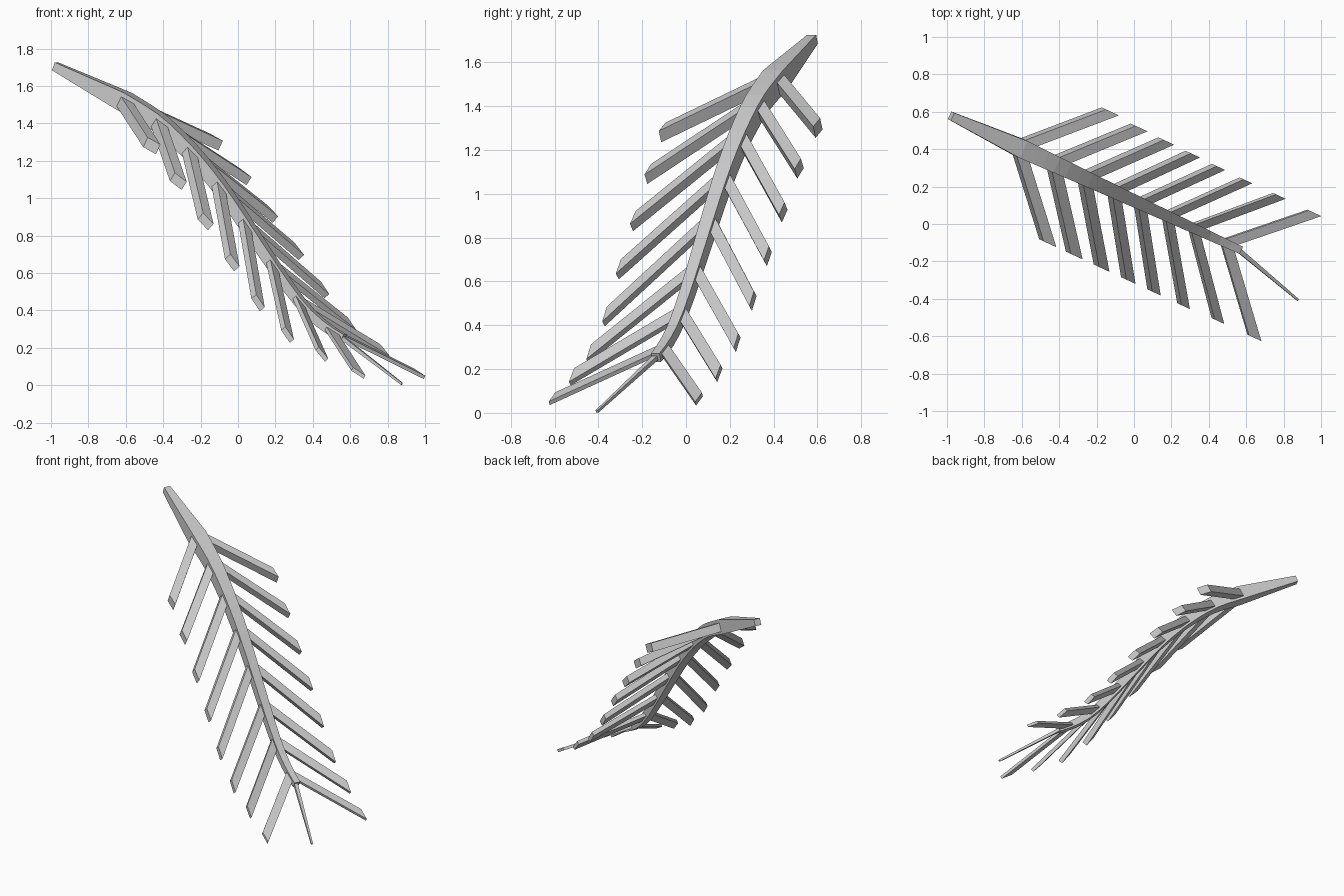
import bpy, bmesh, math
from mathutils import Vector

if "Cube" in bpy.data.objects:
    bpy.data.objects.remove(bpy.data.objects["Cube"])

# Stem bend profile: (distance along the frond, height)
BEND = [(-1.13, 1.705), (-0.9, 1.605), (-0.725, 1.52), (-0.517, 1.41), (-0.329, 1.25),
        (-0.154, 1.06), (0.002, 0.85), (0.163, 0.63), (0.315, 0.435), (0.425, 0.335),
        (0.512, 0.28), (0.576, 0.25), (0.622, 0.225)]
HEADING = math.atan2(-0.42, 0.907)
AXIS_OFFSET = 0.113
START, END = BEND[0][0], BEND[-1][0]


def lerp_table(table, u):
    for (a, p), (b, q) in zip(table, table[1:]):
        if u <= b:
            return p + (q - p) * (u - a) / (b - a)
    return table[-1][1]


def height(u):
    """Smoothed bend height."""
    u = max(START, min(END, u))
    r = min(0.06, u - START, END - u)
    return sum(lerp_table(BEND, u + k * r / 2) for k in (-2, -1, 0, 1, 2)) / 5


def frame(u):
    """Tangent and normal of the bend."""
    a, b = max(START, u - 0.04), min(END, u + 0.04)
    t = Vector((b - a, 0, height(b) - height(a))).normalized()
    return t, Vector((-t.z, 0, t.x))


def loft(name, rings):
    """Skin four-sided rings into a closed bar, turned to the frond heading."""
    n = len(rings)
    c, s = math.cos(HEADING), math.sin(HEADING)
    world = []
    for p in (p for ring in rings for p in ring):
        v = p.y + AXIS_OFFSET
        world.append((p.x * c - v * s, p.x * s + v * c, p.z))
    faces = [(3, 2, 1, 0), tuple(range(4 * n - 4, 4 * n))]
    for i in range(n - 1):
        for j in range(4):
            k = (j + 1) % 4
            faces.append((4*i + j, 4*i + k, 4*i + 4 + k, 4*i + 4 + j))
    me = bpy.data.meshes.new(name)
    me.from_pydata(world, [], faces)
    bm = bmesh.new()
    bm.from_mesh(me)
    bmesh.ops.recalc_face_normals(bm, faces=bm.faces)
    bm.to_mesh(me)
    bm.free()
    ob = bpy.data.objects.new(name, me)
    bpy.context.collection.objects.link(ob)


def ring(u, v, z, a, b):
    """Rectangle around (u, v, z) spanned by half vectors a and b."""
    c = Vector((u, v, z))
    return [c - a - b, c + a - b, c + a + b, c - a + b]


SIDE = Vector((0, 1, 0))

# Central stem, widest at the first leaflet pair
WIDTH = [(-1.13, 0.045), (-0.725, 0.1), (-0.3, 0.078), (0.1, 0.06), (0.576, 0.042)]
DEPTH = [(-1.13, 0.045), (-0.725, 0.1), (-0.3, 0.078), (0.1, 0.06), (0.576, 0.042)]
stations = [-1.13] + [-0.725 + 1.295 * i / 20 for i in range(21)]
loft("stem", [ring(u, 0, height(u), SIDE * lerp_table(WIDTH, u) / 2,
                   frame(u)[1] * lerp_table(DEPTH, u) / 2) for u in stations])

# Leaflet pairs: bars sheared so both ends run parallel to the stem
ROOTS = [-0.725, -0.517, -0.335, -0.162, -0.008, 0.155, 0.31, 0.505]
TIPS = {  # side: (distance along, sideways reach, height) per leaflet
    "left": [(-0.375, -0.4, 1.28), (-0.219, -0.4, 1.09), (-0.058, -0.4, 0.875),
             (0.099, -0.4, 0.655), (0.251, -0.4, 0.44), (0.425, -0.4, 0.27),
             (0.625, -0.395, 0.165), (0.84, -0.395, 0.065)],
    "right": [(-0.368, 0.38, 1.30), (-0.192, 0.367, 1.115), (-0.03, 0.362, 0.915),
              (0.128, 0.358, 0.715), (0.282, 0.354, 0.51), (0.445, 0.35, 0.32),
              (0.642, 0.35, 0.18), (0.85, 0.346, 0.063)],
}
for side, tips in TIPS.items():
    for i, (u0, (u1, v1, z1)) in enumerate(zip(ROOTS, tips)):
        t, n = frame(u0)
        a, b = t * 0.042, n * (0.058 - 0.0055 * i) / 2
        loft(f"leaflet_{side}_{i + 1}",
             [ring(u0, math.copysign(0.015, v1), height(u0), a, b),
              ring(u1, v1, z1, a, b)])

# Slender end leaflet
n = frame(0.55)[1]
loft("end_leaflet", [ring(0.55, 0, height(0.55), SIDE * 0.013, n * 0.011),
                     ring(0.966, -0.113, 0.007, SIDE * 0.006, n * 0.006)])
